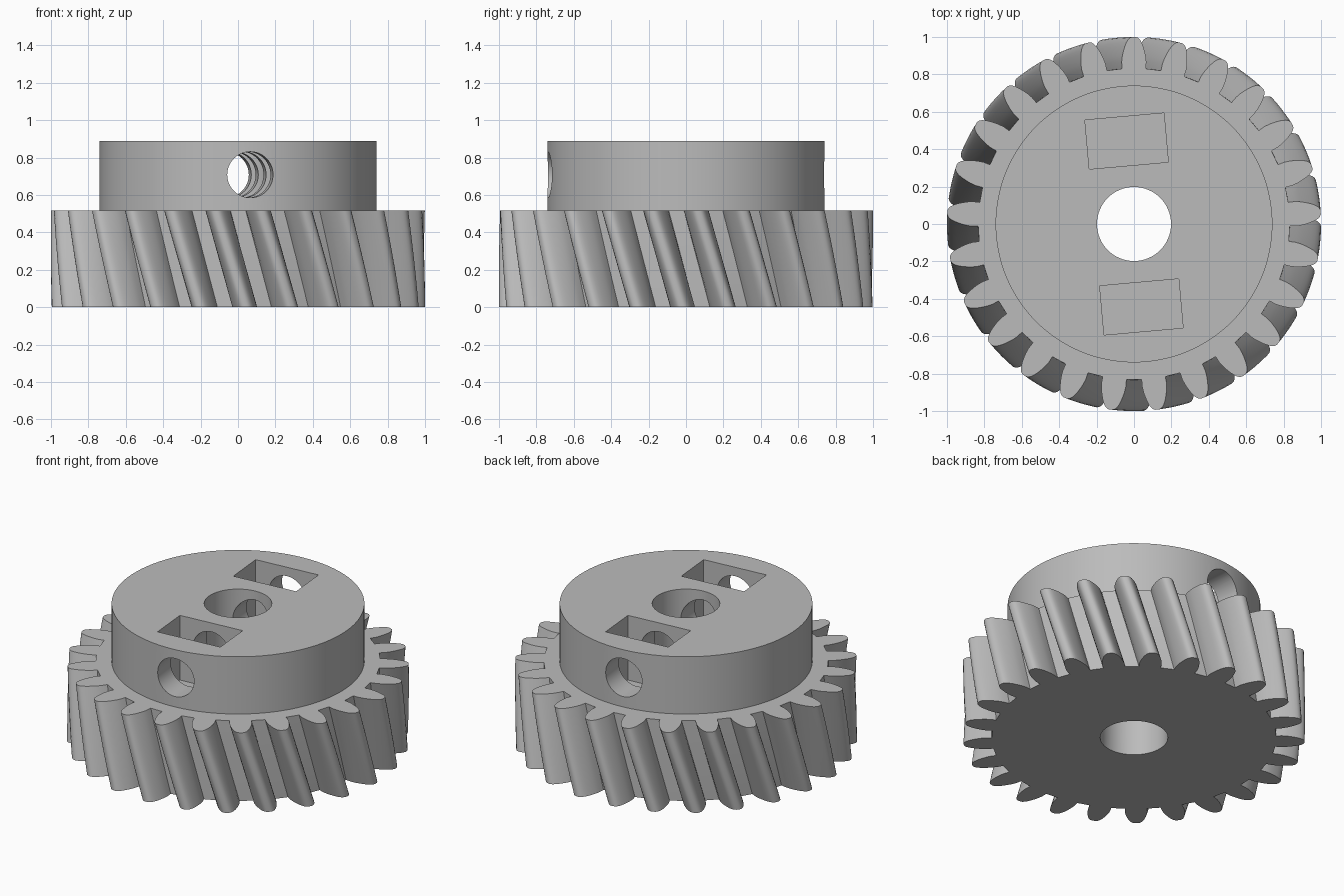
import bpy, bmesh
from math import radians, cos, sin

cube = bpy.data.objects.get("Cube")
if cube:
    bpy.data.objects.remove(cube)

TEETH, GEAR_H, TOP = 25, 0.518, 0.888
TWIST = radians(-9.6)      # turn of the teeth from bottom to top
LAYERS = 12
SLANT = radians(5.1)       # turn of the screw hole and nut pockets

grey = bpy.data.materials.new("plain grey")
grey.use_nodes = True
grey.diffuse_color = (0.5, 0.5, 0.5, 1)
grey.node_tree.nodes["Principled BSDF"].inputs["Base Color"].default_value = (0.5, 0.5, 0.5, 1)

# Tooth flank: radius and half angle in degrees, root to tip
FLANK = [(0.833, 4.4), (0.87, 4.35), (0.9, 3.98), (0.926, 3.5), (0.95, 2.98),
         (0.97, 2.45), (0.985, 1.9), (0.995, 1.3), (1.0, 0.6)]


def gear_outline():
    """Polar points once around the gear, with one tooth centred on +y."""
    points = []
    for i in range(TEETH):
        mid = radians(90) + radians(360) * i / TEETH
        points += [(r, mid - radians(a)) for r, a in FLANK]
        points += [(r, mid + radians(a)) for r, a in reversed(FLANK)]
    return points


def make_gear():
    bm = bmesh.new()
    outline = gear_outline()
    rings = []
    for k in range(LAYERS + 1):
        t = k / LAYERS
        turn = TWIST * (t - 1)
        rings.append([bm.verts.new((r * cos(a + turn), r * sin(a + turn), GEAR_H * t))
                      for r, a in outline])
    n = len(outline)
    for low, high in zip(rings, rings[1:]):
        for i in range(n):
            j = (i + 1) % n
            bm.faces.new((low[i], low[j], high[j], high[i]))
    bm.faces.new(list(reversed(rings[0])))
    bm.faces.new(rings[-1])
    mesh = bpy.data.meshes.new("helical_gear")
    bm.to_mesh(mesh)
    bm.free()
    obj = bpy.data.objects.new("helical_gear", mesh)
    bpy.context.collection.objects.link(obj)
    return obj


def cylinder(name, radius, low, high, sides):
    bpy.ops.mesh.primitive_cylinder_add(vertices=sides, radius=radius, depth=high - low,
                                        location=(0, 0, (low + high) / 2))
    obj = bpy.context.object
    obj.name = name
    return obj


def combine(target, tool, operation):
    """Apply a boolean and remove the tool."""
    tool.hide_render = True
    bpy.context.view_layer.update()
    bpy.ops.object.select_all(action="DESELECT")
    bpy.context.view_layer.objects.active = target
    target.select_set(True)
    mod = target.modifiers.new("shape", "BOOLEAN")
    mod.operation, mod.object, mod.solver = operation, tool, "EXACT"
    bpy.ops.object.modifier_apply(modifier=mod.name)
    bpy.data.objects.remove(tool)


gear = make_gear()

# Raised hub and the shaft bore
combine(gear, cylinder("hub", 0.74, 0.25, TOP, 128), "UNION")
combine(gear, cylinder("bore", 0.198, -0.2, 1.2, 64), "DIFFERENCE")

# Nut pockets sunk into the hub top on both sides of the bore
for side in (1, -1):
    floor, roof = 0.47, 1.1
    bpy.ops.mesh.primitive_cube_add(
        size=1, rotation=(0, 0, SLANT),
        location=(-sin(SLANT) * 0.445 * side, cos(SLANT) * 0.445 * side, (floor + roof) / 2))
    pocket = bpy.context.object
    pocket.scale = (0.424, 0.263, roof - floor)
    combine(gear, pocket, "DIFFERENCE")

# Set screw hole straight through the hub
screw = cylinder("screw_hole", 0.123, -1, 1, 48)
screw.location = (0, 0, 0.708)
screw.rotation_euler = (radians(90), 0, SLANT)
combine(gear, screw, "DIFFERENCE")

# Finish: one colour, smooth flanks, sharp rims
gear.data.materials.clear()
gear.data.materials.append(grey)
for face in gear.data.polygons:
    face.material_index = 0
bpy.ops.object.select_all(action="DESELECT")
gear.select_set(True)
bpy.context.view_layer.objects.active = gear
bpy.ops.object.shade_smooth_by_angle(angle=radians(30))
